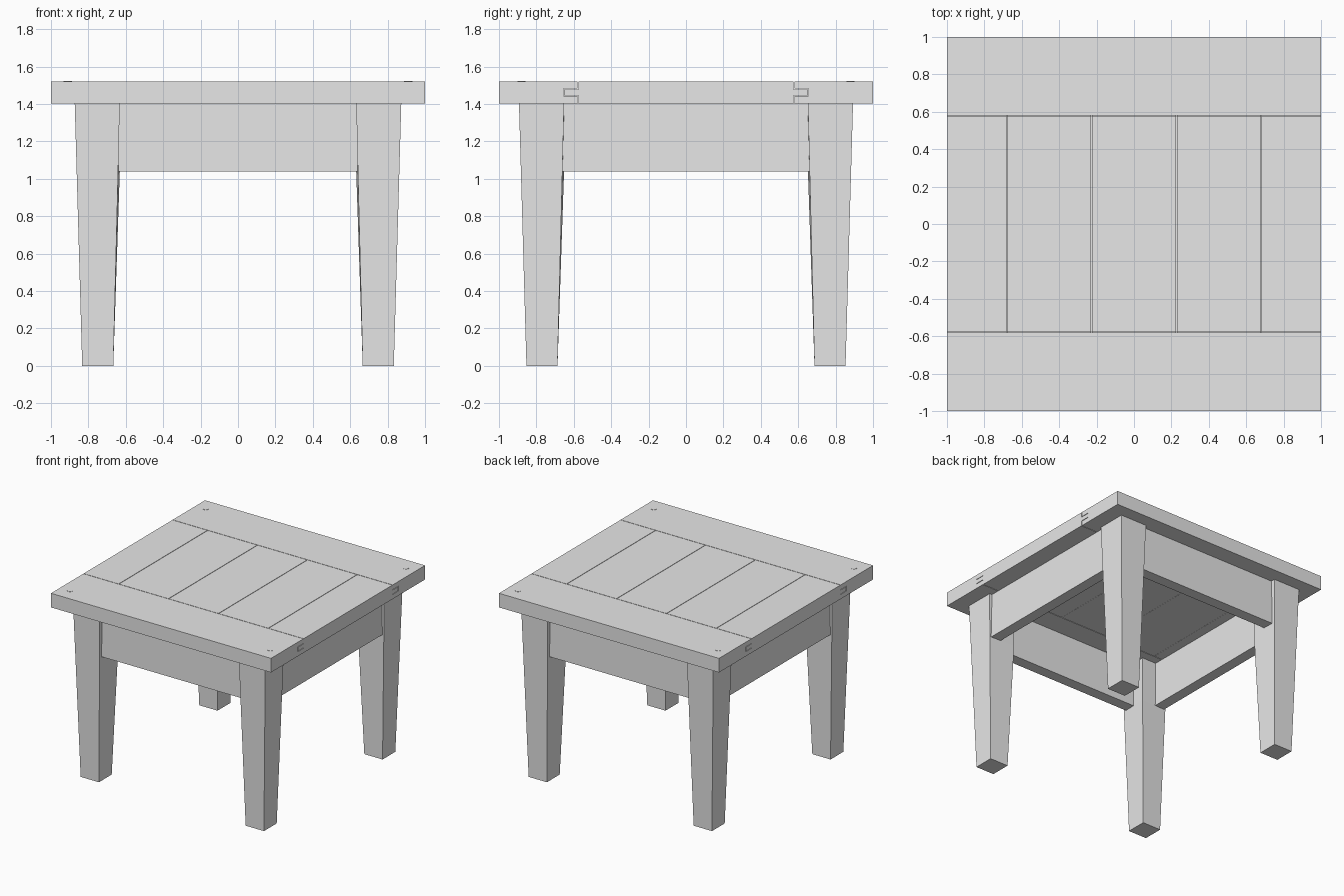
import bpy, bmesh

cube = bpy.data.objects.get("Cube")
if cube:
    bpy.data.objects.remove(cube, do_unlink=True)

GREY = (0.8, 0.8, 0.8, 1.0)
wood = bpy.data.materials.new("plain_grey")
wood.use_nodes = True
wood.diffuse_color = GREY
wood.node_tree.nodes["Principled BSDF"].inputs["Base Color"].default_value = GREY

TOP, UNDER, RAIL_LOW = 1.52, 1.404, 1.04
SEAM, GAP = 0.58, 0.004


def finish(name, bm):
    bmesh.ops.recalc_face_normals(bm, faces=bm.faces)
    mesh = bpy.data.meshes.new(name)
    bm.to_mesh(mesh)
    bm.free()
    mesh.materials.append(wood)
    obj = bpy.data.objects.new(name, mesh)
    bpy.context.collection.objects.link(obj)
    return obj


def loft(name, rings):
    """Join equal-length rings of points and cap both ends."""
    bm = bmesh.new()
    loops = [[bm.verts.new(p) for p in ring] for ring in rings]
    n = len(loops[0])
    for a, b in zip(loops, loops[1:]):
        for i in range(n):
            j = (i + 1) % n
            bm.faces.new((a[i], a[j], b[j], b[i]))
    bm.faces.new(loops[0])
    bm.faces.new(loops[-1])
    return finish(name, bm)


def extrude_x(name, profile, x0, x1):
    return loft(name, [[(x, y, z) for y, z in profile] for x in (x0, x1)])


def box(name, x0, x1, y0, y1, z0, z1):
    return extrude_x(name, [(y0, z0), (y1, z0), (y1, z1), (y0, z1)], x0, x1)


# End boards, grooved along their inner edge
LOW, HIGH, DEEP = 1.442, 1.482, 0.655
for side, label in ((-1, "front"), (1, "back")):
    profile = [(1, UNDER), (1, TOP), (SEAM, TOP), (SEAM, HIGH),
               (DEEP, HIGH), (DEEP, LOW), (SEAM, LOW), (SEAM, UNDER)]
    extrude_x(label + "_end_board", [(side * y, z) for y, z in profile], -1, 1)

# Middle boards with a tongue at each end
edge, tip = SEAM - GAP, DEEP - GAP
half = [(edge, UNDER), (edge, LOW + GAP), (tip, LOW + GAP),
        (tip, HIGH - GAP), (edge, HIGH - GAP), (edge, TOP)]
tongued = half + [(-y, z) for y, z in reversed(half)]
seams = [-0.68, -0.227, 0.227, 0.68]
stops = [-1] + seams + [1]
for i, (a, b) in enumerate(zip(stops, stops[1:])):
    x0 = a + (GAP / 2 if i else 0)
    x1 = b - (GAP / 2 if i < len(seams) else 0)
    extrude_x("middle_board_%d" % (i + 1), tongued, x0, x1)

# Hidden splines that close the gaps between the middle boards
for i, x in enumerate(seams):
    box("board_spline_%d" % (i + 1), x - 0.02, x + 0.02, -edge + 0.001, edge - 0.001,
        UNDER + 0.001, TOP - 0.02)

# Corner legs: tapered, with the innermost corner upright down to the rail
for sx, xl in ((-1, "right"), (1, "left")):
    for sy, yl in ((-1, "front"), (1, "back")):
        rings = []
        for z in (0, RAIL_LOW, UNDER):
            t = z / UNDER
            xo, yo = 0.833 + 0.04 * t, 0.853 + 0.04 * t
            xi, yi = 0.667 - 0.035 * t, 0.687 - 0.035 * t
            xc, yc = (xi, yi) if z == 0 else (0.632, 0.652)
            ring = [(xo, yo), (xi, yo), (xc, yc), (xo, yi)]
            rings.append([(sx * x, sy * y, z) for x, y in ring])
        loft("%s_%s_leg" % (yl, xl), rings)

        # Dowel head at the table corner
        bm = bmesh.new()
        bmesh.ops.create_cone(bm, cap_ends=True, segments=16, radius1=0.022,
                              radius2=0.022, depth=0.02)
        bmesh.ops.translate(bm, verts=bm.verts,
                            vec=(sx * 0.91, sy * 0.88, TOP - 0.008))
        finish("%s_%s_dowel" % (yl, xl), bm)

# Rails between the legs, set slightly back from the leg faces
for s, label in ((-1, "front"), (1, "back")):
    y0, y1 = sorted((s * 0.765, s * 0.857))
    box(label + "_rail", -0.66, 0.66, y0, y1, RAIL_LOW, UNDER)
for s, label in ((-1, "right"), (1, "left")):
    x0, x1 = sorted((s * 0.76, s * 0.85))
    box(label + "_rail", x0, x1, -0.68, 0.68, RAIL_LOW, UNDER)
